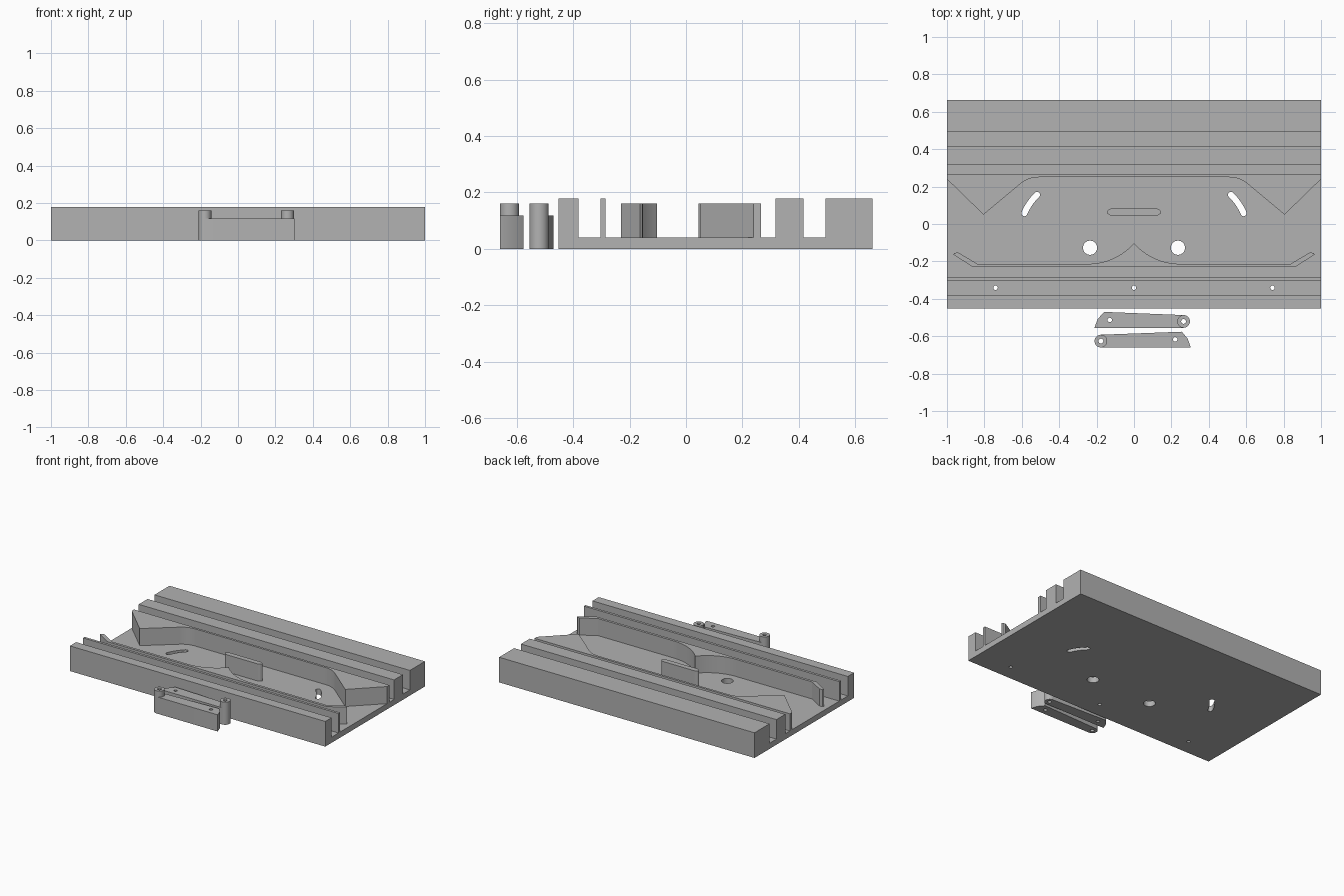
import bpy, math

if "Cube" in bpy.data.objects:
    bpy.data.objects.remove(bpy.data.objects["Cube"])

GREY = bpy.data.materials.new("plain grey")
GREY.diffuse_color = (0.445, 0.445, 0.445, 1)
GREY.use_nodes = True
GREY.node_tree.nodes["Principled BSDF"].inputs["Base Color"].default_value = GREY.diffuse_color
FLOOR, GUIDE, RAIL = 0.04, 0.161, 0.178


def arc(cx, cy, r, a0, a1, n=16):
    """Points on an arc, angles in degrees."""
    return [(cx + r * math.cos(math.radians(a0 + (a1 - a0) * i / n)),
             cy + r * math.sin(math.radians(a0 + (a1 - a0) * i / n))) for i in range(n + 1)]


def circle(cx, cy, r, n=32):
    return arc(cx, cy, r, 0, 360, n)[:-1]


def rect(x0, x1, y0, y1):
    return [(x0, y0), (x1, y0), (x1, y1), (x0, y1)]


def mirror(points):
    """Complete a left half outline to the right across x = 0."""
    return points + [(-x, y) for x, y in reversed(points) if abs(x) > 1e-5]


def flip(points):
    return [(-x, y) for x, y in reversed(points)]


def prism(name, z0, z1, outline, holes=()):
    """Extrude a flat outline with holes from z0 to z1."""
    cu = bpy.data.curves.new(name, 'CURVE')
    cu.dimensions = '2D'
    cu.fill_mode = 'BOTH'
    cu.extrude = (z1 - z0) / 2
    for loop in (outline, *holes):
        sp = cu.splines.new('POLY')
        sp.points.add(len(loop) - 1)
        for p, (x, y) in zip(sp.points, loop):
            p.co = (x, y, 0, 1)
        sp.use_cyclic_u = True
    tmp = bpy.data.objects.new(name + "_outline", cu)
    bpy.context.collection.objects.link(tmp)
    bpy.context.view_layer.update()
    dg = bpy.context.evaluated_depsgraph_get()
    me = bpy.data.meshes.new_from_object(tmp.evaluated_get(dg))
    bpy.data.objects.remove(tmp)
    me.materials.clear()
    me.materials.append(GREY)
    ob = bpy.data.objects.new(name, me)
    ob.location.z = (z0 + z1) / 2
    bpy.context.collection.objects.link(ob)
    bpy.ops.object.select_all(action='DESELECT')
    ob.select_set(True)
    bpy.context.view_layer.objects.active = ob
    bpy.ops.object.shade_smooth_by_angle(angle=math.radians(25))
    return ob


# Base plate with round holes, screw holes and curved slots
slot_r, slot_w = 0.30, 0.016
scx, scy = -0.31, -0.06
a0, a1 = 157, 134
start = (scx + slot_r * math.cos(math.radians(a0)), scy + slot_r * math.sin(math.radians(a0)))
end = (scx + slot_r * math.cos(math.radians(a1)), scy + slot_r * math.sin(math.radians(a1)))
slot = (arc(scx, scy, slot_r + slot_w, a0, a1, 8)
        + arc(*end, slot_w, a1, a1 - 180, 8)[1:-1]
        + arc(scx, scy, slot_r - slot_w, a1, a0, 8)
        + arc(*start, slot_w, a0 + 180, a0, 8)[1:-1])
holes = [slot, flip(slot)]
holes += [circle(s * 0.235, -0.127, 0.038) for s in (-1, 1)]
holes += [circle(x, -0.341, 0.012, 16) for x in (-0.74, 0, 0.74)]
prism("base_plate", 0, FLOOR, rect(-1, 1, -0.452, 0.662), holes)

# Straight rails along the width
for name, y0, y1 in (("front_rail", -0.452, -0.382), ("thin_front_wall", -0.304, -0.286),
                     ("middle_rail", 0.318, 0.417), ("back_rail", 0.494, 0.662)):
    prism(name, FLOOR, RAIL, rect(-1, 1, y0, y1))

# Back guide with a pointed lobe at each end and rounded inner corners
corner = arc(-0.51, 0.097, 0.153, 132, 90, 12)
prism("back_guide", FLOOR, GUIDE,
      mirror([(-1, 0.266), (-1, 0.24), (-0.805, 0.05)] + corner))

# Front guide with bent ends and a curved central peak
R = 0.326
peak = arc(-0.245, -0.213 + R, R, -90, -41.3, 16)
peak[-1] = (0, peak[-1][1])
prism("front_guide", FLOOR, GUIDE,
      mirror([(-0.86, -0.231), (-0.967, -0.163), (-0.96, -0.155), (-0.94, -0.152),
              (-0.838, -0.213)] + peak))

# Central divider with tapered ends
prism("centre_divider", FLOOR, GUIDE,
      mirror([(-0.125, 0.045), (-0.14, 0.054), (-0.146, 0.064), (-0.14, 0.074), (-0.125, 0.082)]))


def paddle(name, px, py, d, tip, top, pin):
    """Loose lever: tapered arm with a round pivot post; d is the arm direction."""
    r, bore = 0.034, circle(px, py, 0.013, 16)
    round_end = [(px - d * (x - px), y) for x, y in arc(px, py, r, 90, -90, 16)]
    mid = ((tip + top[0]) / 2 + d * 0.008, (py - r + top[1]) / 2 + 0.004)
    prism(name + "_arm", 0, 0.118, [top] + round_end + [(tip, py - r), mid],
          [bore, circle(*pin, 0.012, 16)])
    prism(name + "_pivot_post", 0.118, 0.16, circle(px, py, r), [bore])


paddle("rear_lever", 0.265, -0.521, -1, -0.212, (-0.16, -0.47), (-0.13, -0.513))
paddle("front_lever", -0.177, -0.626, 1, 0.303, (0.256, -0.576), (0.22, -0.617))
